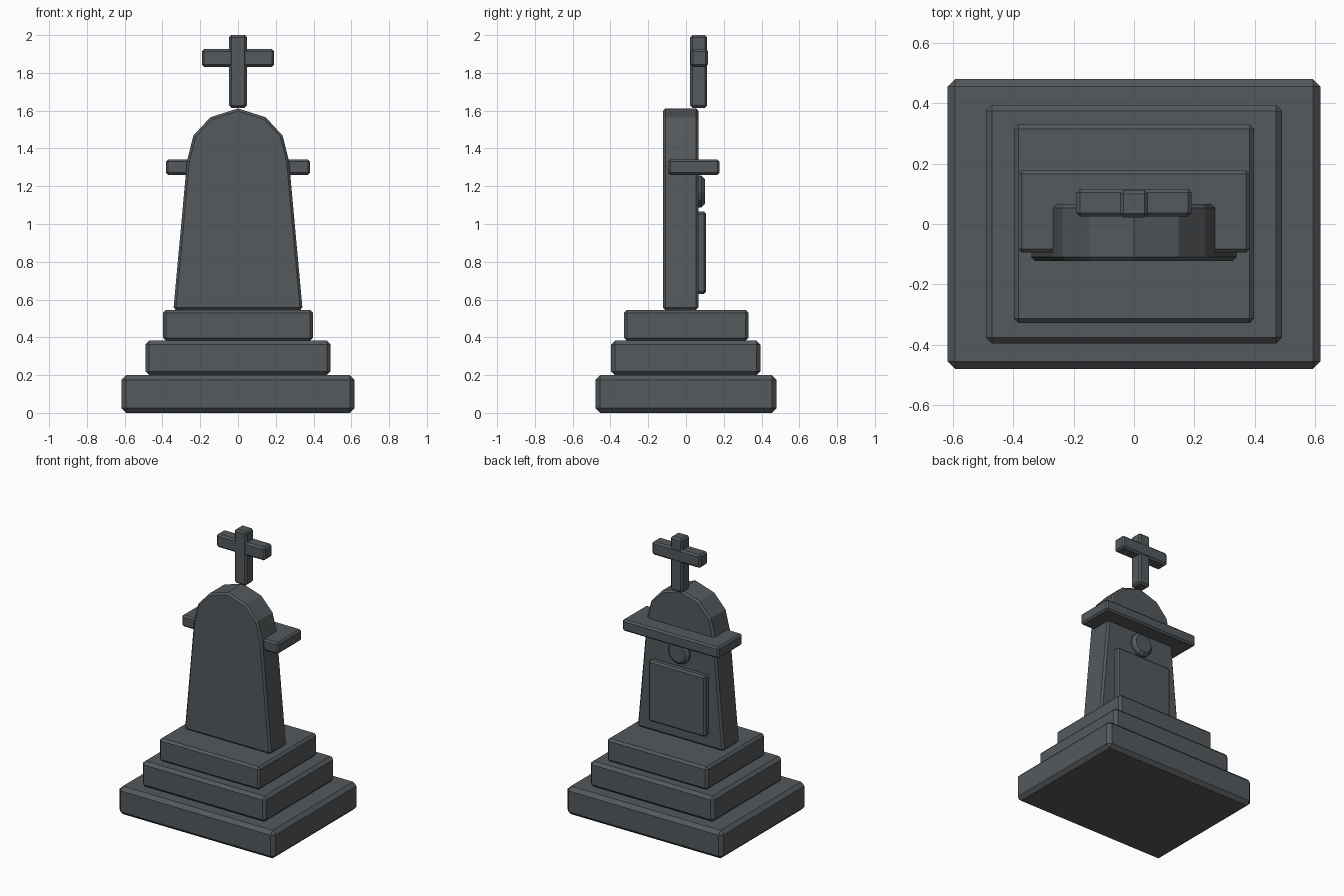
import bpy, bmesh, math
from mathutils import Matrix, Vector

if "Cube" in bpy.data.objects:
    bpy.data.objects.remove(bpy.data.objects["Cube"], do_unlink=True)

stone = bpy.data.materials.new("dark grey stone")
stone.use_nodes = True
stone.diffuse_color = (0.09, 0.1, 0.107, 1)
stone.node_tree.nodes["Principled BSDF"].inputs["Base Color"].default_value = stone.diffuse_color


def finish(name, bm, bevel):
    """Turn a bmesh into a flat-shaded stone part with chamfered edges."""
    bmesh.ops.recalc_face_normals(bm, faces=bm.faces)
    mesh = bpy.data.meshes.new(name)
    bm.to_mesh(mesh)
    bm.free()
    mesh.materials.append(stone)
    obj = bpy.data.objects.new(name, mesh)
    bpy.context.collection.objects.link(obj)
    mod = obj.modifiers.new("chamfer", "BEVEL")
    mod.width = bevel
    mod.segments = 1
    mod.limit_method = "ANGLE"
    mod.angle_limit = math.radians(50)
    return obj


def box(name, half_x, y0, y1, z0, z1, bevel):
    bm = bmesh.new()
    size = Matrix.Diagonal((half_x * 2, y1 - y0, z1 - z0, 1))
    place = Matrix.Translation((0, (y0 + y1) / 2, (z0 + z1) / 2))
    bmesh.ops.create_cube(bm, size=1, matrix=place @ size)
    return finish(name, bm, bevel)


def prism(name, outline, y0, y1, bevel):
    """Extrude an x-z outline from y0 to y1."""
    bm = bmesh.new()
    face = bm.faces.new([bm.verts.new((x, y0, z)) for x, z in outline])
    ext = bmesh.ops.extrude_face_region(bm, geom=[face])
    moved = [v for v in ext["geom"] if isinstance(v, bmesh.types.BMVert)]
    bmesh.ops.translate(bm, verts=moved, vec=Vector((0, y1 - y0, 0)))
    return finish(name, bm, bevel)


# Stepped plinth
box("bottom_step", 0.617, -0.48, 0.48, 0, 0.2, 0.025)
box("middle_step", 0.49, -0.396, 0.394, 0.2, 0.382, 0.02)
box("top_step", 0.397, -0.328, 0.33, 0.382, 0.545, 0.015)

# Tapering slab with a rounded head
side = [(0.342, 0.545), (0.27, 1.335), (0.236, 1.468), (0.147, 1.565)]
outline = side + [(0, 1.612)] + [(-x, z) for x, z in reversed(side)]
prism("headstone", outline, -0.122, 0.066, 0.013)

# Ledge across the slab
box("ledge", 0.382, -0.095, 0.178, 1.26, 1.342, 0.012)

# Raised panel and round medallion on the back
box("back_panel", 0.225, 0.05, 0.107, 0.63, 1.065, 0.012)
ring = [(0.085 * math.cos(a), 1.172 + 0.085 * math.sin(a))
        for a in (math.tau * i / 12 for i in range(12))]
prism("back_medallion", ring, 0.04, 0.1, 0.02)

# Cross on the crown
box("cross_upright", 0.047, 0.022, 0.112, 1.615, 2.0, 0.012)
box("cross_arm", 0.191, 0.025, 0.116, 1.832, 1.926, 0.012)
